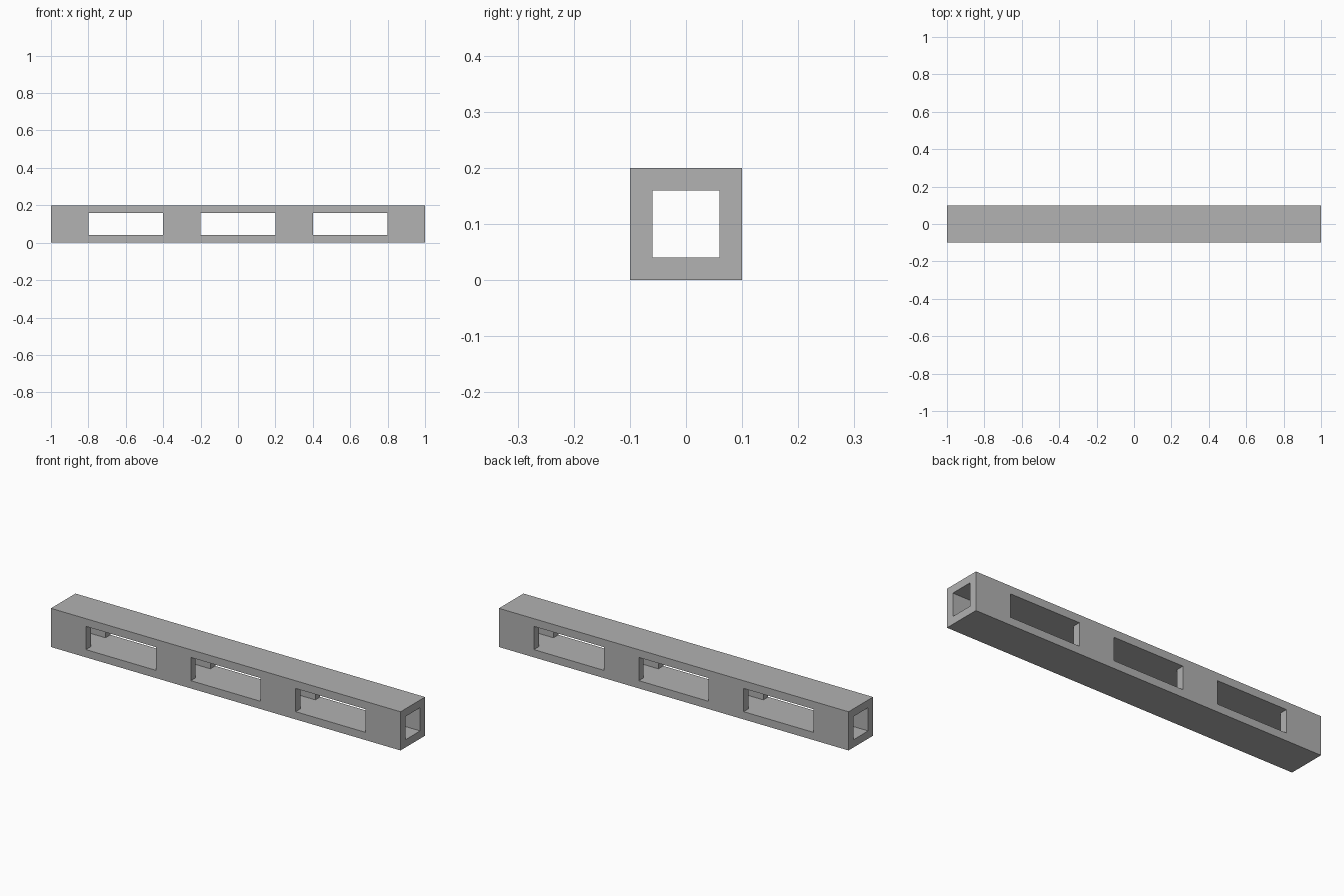
import bpy
import bmesh
from mathutils import Vector

cube = bpy.data.objects.get("Cube")
if cube:
    bpy.data.objects.remove(cube, do_unlink=True)

# Plain grey finish
grey = bpy.data.materials.new("mid_grey")
grey.use_nodes = True
colour = (0.445, 0.445, 0.445, 1)
grey.diffuse_color = colour
grey.node_tree.nodes["Principled BSDF"].inputs["Base Color"].default_value = colour

# Cut lines of the beam: window ends along x, wall thickness across y and z
cuts = (
    [-1, -0.8, -0.4, -0.2, 0.2, 0.4, 0.8, 1],
    [-0.1, -0.06, 0.06, 0.1],
    [0, 0.04, 0.16, 0.2],
)
counts = [len(c) - 1 for c in cuts]


def is_solid(cell):
    """Solid except for the square bore and the three side windows."""
    if any(i < 0 or i >= n for i, n in zip(cell, counts)):
        return False
    i, j, k = cell
    bore = j == 1 and k == 1
    window = i % 2 == 1 and k == 1
    return not (bore or window)


def add_wall(bm, cell, axis, side):
    """Add the quad on one side of a cell, facing outward."""
    u, v = (axis + 1) % 3, (axis + 2) % 3
    corners = []
    for du, dv in ((0, 0), (1, 0), (1, 1), (0, 1)):
        p = Vector()
        p[axis] = cuts[axis][cell[axis] + side]
        p[u] = cuts[u][cell[u] + du]
        p[v] = cuts[v][cell[v] + dv]
        corners.append(bm.verts.new(p))
    bm.faces.new(corners if side else corners[::-1])


# Hollow beam with through windows
bm = bmesh.new()
for i in range(counts[0]):
    for j in range(counts[1]):
        for k in range(counts[2]):
            cell = (i, j, k)
            if not is_solid(cell):
                continue
            for axis in range(3):
                for side in (0, 1):
                    neighbour = list(cell)
                    neighbour[axis] += 1 if side else -1
                    if not is_solid(neighbour):
                        add_wall(bm, cell, axis, side)
bmesh.ops.remove_doubles(bm, verts=bm.verts, dist=0.0001)

mesh = bpy.data.meshes.new("windowed_beam")
bm.to_mesh(mesh)
bm.free()
mesh.materials.append(grey)
beam = bpy.data.objects.new("windowed_beam", mesh)
bpy.context.collection.objects.link(beam)
